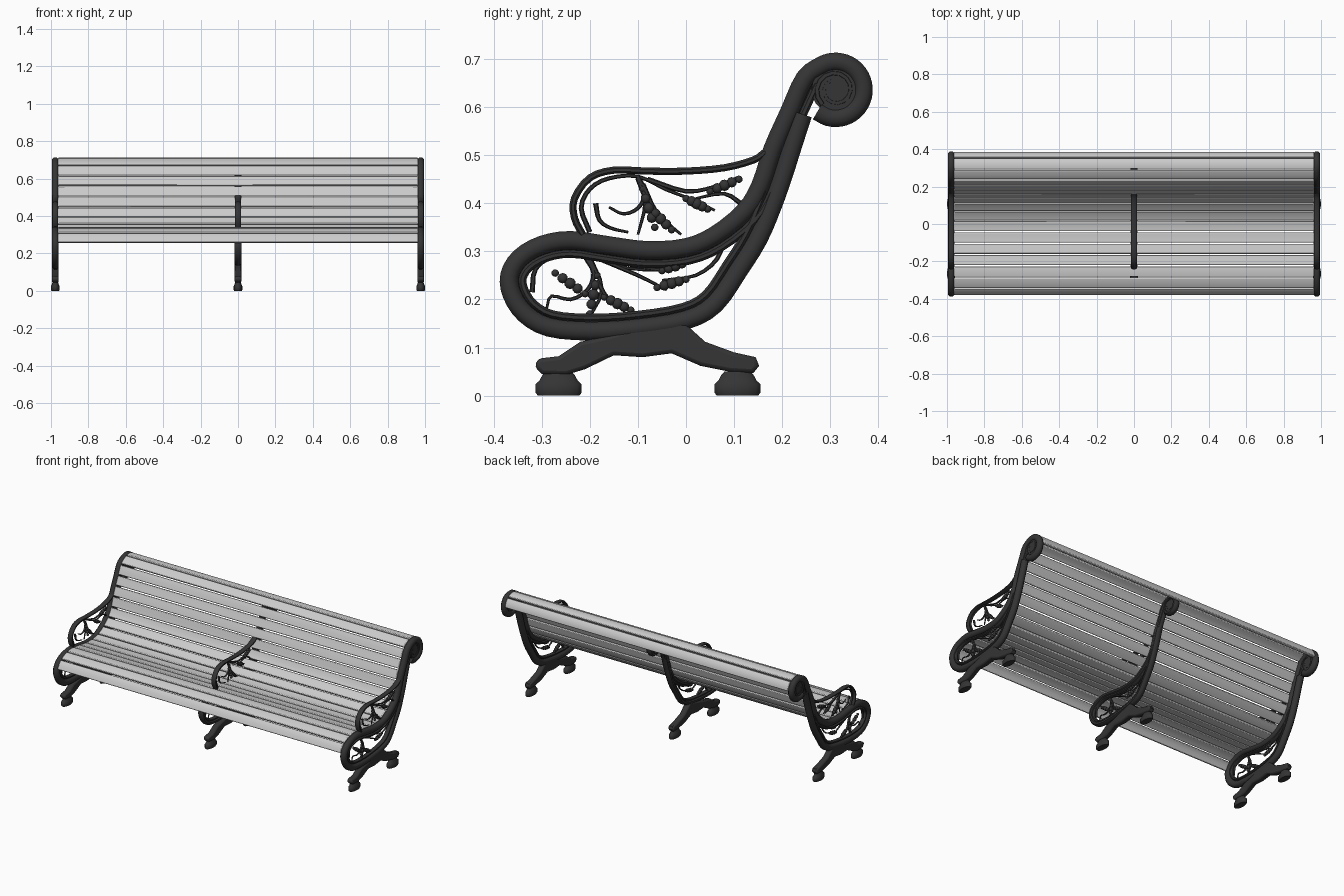
import bpy, bmesh, math
from mathutils import Vector, Matrix

if "Cube" in bpy.data.objects:
    bpy.data.objects.remove(bpy.data.objects["Cube"])

iron = bpy.data.materials.new("dark_iron")
iron.diffuse_color = (0.035, 0.035, 0.035, 1)
iron.use_nodes = True
iron.node_tree.nodes["Principled BSDF"].inputs["Base Color"].default_value = iron.diffuse_color


def smooth_path(pts, k=3):
    """Catmull-Rom samples through (y, z) points."""
    p = [Vector(q) for q in pts]
    p = [2 * p[0] - p[1]] + p + [2 * p[-1] - p[-2]]
    out = []
    for i in range(1, len(p) - 2):
        a, b, c, d = p[i - 1:i + 3]
        for j in range(k):
            t = j / k
            out.append(0.5 * (2 * b + (c - a) * t + (2 * a - 5 * b + 4 * c - d) * t * t
                              + (3 * b - a - 3 * c + d) * t ** 3))
    return out + [p[-2]]


def normals(path):
    res = []
    for i in range(len(path)):
        d = (path[min(i + 1, len(path) - 1)] - path[max(i - 1, 0)]).normalized()
        res.append(Vector((-d.y, d.x)))
    return res


def offset(path, d):
    return [p + n * d for p, n in zip(path, normals(path))]


def sweep(bm, path, a, b, x=0, sides=8, taper=1.0):
    """Tube in the YZ plane: a = half width along x, b = half thickness."""
    rings = []
    for i, (p, n) in enumerate(zip(path, normals(path))):
        s = 1 + (taper - 1) * i / (len(path) - 1)
        ring = []
        for j in range(sides):
            t = 2 * math.pi * (j + 0.5) / sides
            q = p + n * (b * s * math.sin(t))
            ring.append(bm.verts.new((x + a * s * math.cos(t), q.x, q.y)))
        rings.append(ring)
    for r, s in zip(rings, rings[1:]):
        for j in range(sides):
            k = (j + 1) % sides
            bm.faces.new((r[j], r[k], s[k], s[j]))
    bm.faces.new(rings[0])
    bm.faces.new(rings[-1])


def beads(bm, a, b, x, n=5):
    """Ear of overlapping beads, fattest in the middle."""
    a, b = Vector(a), Vector(b)
    for i in range(n):
        p = a.lerp(b, i / (n - 1))
        r = 0.006 + 0.006 * math.sin(math.pi * (i + 0.5) / n)
        bmesh.ops.create_uvsphere(bm, u_segments=8, v_segments=5, radius=r,
                                  matrix=Matrix.Translation((x, p.x, p.y)))


def finish(name, bm, mat=None, angle=50):
    bmesh.ops.recalc_face_normals(bm, faces=bm.faces)
    me = bpy.data.meshes.new(name)
    bm.to_mesh(me)
    bm.free()
    ob = bpy.data.objects.new(name, me)
    bpy.context.collection.objects.link(ob)
    if mat:
        me.materials.append(mat)
    bpy.ops.object.select_all(action='DESELECT')
    bpy.context.view_layer.objects.active = ob
    ob.select_set(True)
    bpy.ops.object.shade_smooth_by_angle(angle=math.radians(angle))
    return ob


# Side outline: scroll arc, upper (seat) rail, lower (back) rail
CY, CZ, R = 0.311, 0.636, 0.058


def arc(a0, a1, step):
    return [(CY + R * math.cos(math.radians(t)), CZ + R * math.sin(math.radians(t)))
            for t in range(a0, a1 + 1, step)]


UPPER = [(.247, .66), (.215, .59), (.18, .512), (.155, .437), (.122, .383), (.06, .333), (0, .308),
         (-.08, .302), (-.16, .312), (-.24, .323), (-.3, .313), (-.345, .287), (-.367, .25)]
LOWER = [(-.362, .21), (-.335, .17), (-.285, .142), (-.2, .134), (-.1, .14), (0, .157), (.06, .19),
         (.108, .258), (.15, .325), (.18, .395), (.203, .46), (.222, .52), (.243, .585)]
RAIL = smooth_path(arc(-130, 120, 25) + UPPER + LOWER)
LOOP = smooth_path(UPPER + LOWER)

ARM = smooth_path([(.165, .507), (.14, .49), (.08, .474), (0, .467), (-.08, .467), (-.15, .469), (-.2, .453),
                   (-.232, .41), (-.232, .37), (-.215, .335)])
LEG = [(-.315, .06), (-.308, .077), (-.265, .082), (-.22, .112), (-.16, .125), (-.02, .165), (.0, .148),
       (.04, .112), (.1, .09), (.145, .08), (.152, .062), (.14, .047), (.09, .05), (.03, .062),
       (-.03, .088), (-.09, .08), (-.15, .084), (-.21, .055), (-.25, .043), (-.3, .045)]

# Scrollwork stems and bead ears, arm panel then lower panel
STEMS = [
    [(-.2, .34), (-.218, .39), (-.2, .43), (-.16, .452), (-.1, .456), (-.04, .428), (.02, .405), (.06, .385)],
    [(-.1, .455), (-.085, .42), (-.1, .39), (-.13, .378), (-.16, .392)],
    [(-.1, .452), (-.085, .4), (-.1, .335)],
    [(-.188, .4), (-.18, .365), (-.155, .348), (-.12, .34)],
    [(-.08, .45), (0, .425), (.06, .435), (.11, .455)],
    [(-.09, .44), (-.06, .38), (-.01, .335)],
    [(.12, .395), (.08, .42), (.02, .41)],
    [(-.32, .215), (-.312, .265), (-.265, .293), (-.2, .29), (-.12, .265), (-.03, .26)],
    [(-.21, .29), (-.192, .255), (-.205, .22), (-.24, .2), (-.28, .207), (-.29, .18)],
    [(-.2, .285), (-.175, .22), (-.205, .155)],
    [(-.18, .285), (-.1, .25), (-.04, .22)],
    [(-.185, .24), (-.16, .2), (-.11, .175)],
    [(-.18, .29), (-.06, .262), (.01, .285)],
    [(.08, .335), (.065, .285), (.02, .25), (-.05, .24)],
]
EARS = [((-.09, .43), (-.065, .35)), ((.05, .425), (.11, .45)), ((0, .41), (.045, .388)),
        ((-.075, .39), (-.03, .345)), ((-.272, .255), (-.21, .212)), ((-.185, .25), (-.2, .17)),
        ((-.17, .205), (-.115, .178)), ((-.06, .225), (0, .242)), ((-.05, .26), (.005, .28))]

for side, x in (("left", -.977), ("middle", 0), ("right", .977)):
    mid = side == "middle"
    inset, half = (.013, .014) if mid else (0, .021)

    # Main rail with a thinner inner moulding
    bm = bmesh.new()
    sweep(bm, offset(RAIL, inset), .02, half, x)
    sweep(bm, offset(LOOP, .028), .014, .009, x)
    finish(side + "_frame_rail", bm, iron)

    # Scroll disc with raised spiral
    bm = bmesh.new()
    turn = Matrix.Translation((x, CY, CZ)) @ Matrix.Rotation(math.pi / 2, 4, 'Y')
    bmesh.ops.create_cone(bm, cap_ends=True, segments=20, radius1=.05, radius2=.05, depth=.022, matrix=turn)
    spiral = []
    for i in range(33):
        t, r = -2.3 - i * math.tau / 14, .041 - .035 * i / 32
        spiral.append(Vector((CY + r * math.cos(t), CZ + r * math.sin(t))))
    sweep(bm, spiral, .017, .0075, x, 6, .6)
    finish(side + "_scroll", bm, iron)

    # Armrest
    bm = bmesh.new()
    sweep(bm, ARM, .016, .008, x)
    finish(side + "_armrest", bm, iron)

    # Leaf scrollwork
    bm = bmesh.new()
    for s in STEMS:
        sweep(bm, smooth_path(s), .007, .0055, x, 6, .5)
    for a, b in EARS:
        beads(bm, a, b, x)
    finish(side + "_scrollwork", bm, iron)

    # Splayed leg
    bm = bmesh.new()
    f = bm.faces.new([bm.verts.new((x - .018, y, z)) for y, z in LEG])
    ext = bmesh.ops.extrude_face_region(bm, geom=[f])
    bmesh.ops.translate(bm, vec=(.036, 0, 0), verts=[v for v in ext["geom"] if isinstance(v, bmesh.types.BMVert)])
    leg = finish(side + "_leg", bm, iron)
    bev = leg.modifiers.new("round", 'BEVEL')
    bev.width, bev.segments, bev.limit_method, bev.angle_limit = .008, 2, 'ANGLE', math.radians(60)

    # Turned foot pads, flattened along x
    bm = bmesh.new()
    for y in (-.265, .107):
        rings = []
        for r, z in ((.044, 0), (.049, .006), (.049, .024), (.041, .031), (.035, .042), (.028, .05)):
            rings.append([bm.verts.new((x + .47 * r * math.cos(t * math.tau / 14),
                                        y + r * math.sin(t * math.tau / 14), z)) for t in range(14)])
        for r, s in zip(rings, rings[1:]):
            for j in range(14):
                bm.faces.new((r[j], r[j - 1], s[j - 1], s[j]))
        bm.faces.new(rings[0])
        bm.faces.new(rings[-1])
    finish(side + "_feet", bm, iron)

# Slats spaced evenly along the seat curve, from front lip to over the scroll
line = offset(smooth_path(arc(0, 120, 20) + UPPER, 8), -.009)[::-1]
dist = [0]
for p, q in zip(line, line[1:]):
    dist.append(dist[-1] + (q - p).length)
count = round(dist[-1] / .0625)


def at(d):
    for i in range(1, len(line)):
        if dist[i] >= d:
            return line[i - 1].lerp(line[i], (d - dist[i - 1]) / (dist[i] - dist[i - 1]))
    return line[-1]


pitch = dist[-1] / count
for i in range(count):
    # each slat follows the curve slightly, with rounded long edges
    path = [at(pitch * (i + f)) for f in (.06, .28, .5, .72, .94)]
    bm = bmesh.new()
    outer, inner = offset(path, .009), offset(path, -.009)
    section = outer + inner[::-1]
    ends = [[bm.verts.new((x, p.x, p.y)) for p in section] for x in (-.962, .962)]
    for j in range(len(section)):
        bm.faces.new((ends[0][j - 1], ends[0][j], ends[1][j], ends[1][j - 1]))
    bm.faces.new(ends[0])
    bm.faces.new(ends[1])
    slat = finish("slat_%02d" % (i + 1), bm, angle=40)
    bev = slat.modifiers.new("round", 'BEVEL')
    bev.width, bev.segments, bev.limit_method, bev.angle_limit = .004, 2, 'ANGLE', math.radians(50)
